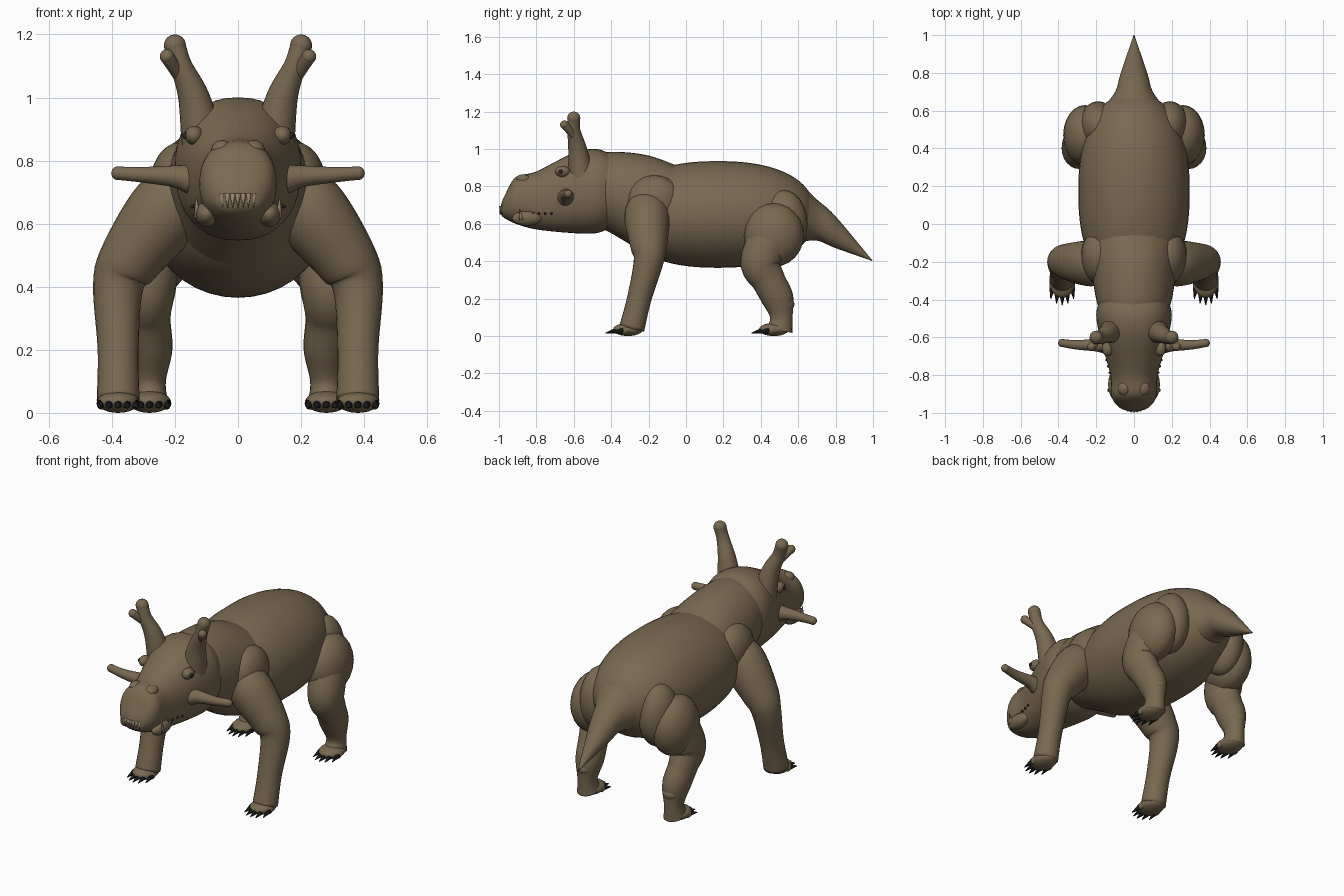
import bpy, bmesh, math
from mathutils import Vector

if "Cube" in bpy.data.objects:
    bpy.data.objects.remove(bpy.data.objects["Cube"])


def material(name, red, green, blue):
    mat = bpy.data.materials.new(name)
    mat.use_nodes = True
    mat.diffuse_color = (red, green, blue, 1)
    bsdf = mat.node_tree.nodes["Principled BSDF"]
    bsdf.inputs["Base Color"].default_value = (red, green, blue, 1)
    bsdf.inputs["Roughness"].default_value = .8
    return mat


hide = material("brown hide", .19, .14, .08)
claw_black = material("black claw", .01, .01, .01)
tooth_tan = material("tan tooth", .3, .24, .15)
eye_dark = material("dark eye", .03, .02, .02)


def finish(name, bm, mat):
    bmesh.ops.recalc_face_normals(bm, faces=bm.faces)
    mesh = bpy.data.meshes.new(name)
    for face in bm.faces:
        face.smooth = True
    bm.to_mesh(mesh)
    bm.free()
    mesh.materials.append(mat)
    bpy.context.collection.objects.link(bpy.data.objects.new(name, mesh))


def smooth_path(points, steps=6):
    """Pass a smooth curve through tuples of any length."""
    last = len(points) - 1
    path = []
    for i in range(last):
        before, start, end, after = (points[max(0, min(last, i + k))] for k in (-1, 0, 1, 2))
        for j in range(steps):
            t = j / steps
            path.append([b + t * (c - a) / 2 + t * t * (2 * a - 5 * b + 4 * c - d) / 2
                         + t ** 3 * (3 * b - a - 3 * c + d) / 2
                         for a, b, c, d in zip(before, start, end, after)])
    return path + [list(points[last])]


def skin(name, rings):
    """Join rings of points into a closed tube."""
    bm = bmesh.new()
    rings = [[bm.verts.new(point) for point in ring] for ring in rings]
    for low, high in zip(rings, rings[1:]):
        for k in range(len(low)):
            bm.faces.new((low[k - 1], low[k], high[k], high[k - 1]))
    bm.faces.new(rings[0])
    bm.faces.new(rings[-1])
    finish(name, bm, hide)


def oval(centre, u, v, segments, power=1):
    """Ring of points; a power below one makes it boxier."""
    def bend(value):
        return math.copysign(abs(value) ** power, value)
    angles = [math.tau * k / segments for k in range(segments)]
    return [centre + u * bend(math.cos(a)) + v * bend(math.sin(a)) for a in angles]


def trunk(name, profile, power=1):
    """Upright body section from (y, top, bottom, half width)."""
    skin(name, [oval(Vector((0, y, (top + bottom) / 2)), Vector((wide, 0, 0)),
                     Vector((0, 0, (top - bottom) / 2)), segments=40, power=power)
                for y, top, bottom, wide in smooth_path(profile)])


def limb(name, side, stations, flatness=1):
    """Bent tube through (x, y, z, radius), thinner sideways by flatness."""
    path = smooth_path(stations)
    centres = [Vector((side * x, y, z)) for x, y, z, radius in path]
    rings = []
    for i, centre in enumerate(centres):
        ahead = centres[min(i + 1, len(path) - 1)]
        along = (ahead - centres[max(i - 1, 0)]).normalized()
        u = Vector((0, 1, 0))
        u = (u - along * along.y).normalized() * path[i][-1]
        rings.append(oval(centre, u, along.cross(u) * flatness, segments=24))
    skin(name, rings)


def ball(name, centre, size, mat=hide, segments=24):
    bm = bmesh.new()
    bmesh.ops.create_uvsphere(bm, u_segments=segments, v_segments=segments // 2, radius=1)
    bmesh.ops.scale(bm, vec=size, verts=bm.verts)
    bmesh.ops.translate(bm, vec=centre, verts=bm.verts)
    finish(name, bm, mat)


def spike(name, base, tip, radius, mat):
    """Small cone for claws and teeth."""
    base, tip = Vector(base), Vector(tip)
    bm = bmesh.new()
    bmesh.ops.create_cone(bm, cap_ends=True, segments=8, radius1=radius,
                          radius2=radius / 8, depth=(tip - base).length)
    turn = (tip - base).to_track_quat("Z", "Y")
    for vert in bm.verts:
        vert.co = turn @ vert.co + (base + tip) / 2
    finish(name, bm, mat)


# Barrel-shaped torso with rounded ends
torso = []
for i in range(-9, 10):
    reach = math.sin(math.pi * i / 18)
    girth = max(.01, 1 - abs(reach) ** 2.3) ** .43
    torso.append((.17 + .52 * reach, .65 + .285 * girth, .65 - .285 * girth, .295 * girth))
trunk("torso", torso)

# Neck, head and tail
trunk("neck", [(-.5, .96, .6, .16), (-.4, .985, .55, .2), (-.2, .965, .44, .23), (0, .89, .4, .25)])
trunk("head", [(-.99, .7, .65, .03), (-.97, .75, .63, .08), (-.91, .85, .6, .12),
               (-.8, .88, .57, .125), (-.6, .98, .55, .18), (-.48, 1, .55, .2),
               (-.4, .97, .58, .18)], power=.88)
trunk("tail", [(.5, .85, .48, .2), (.6, .82, .5, .17), (.7, .73, .51, .1),
               (.8, .64, .47, .07), (1, .4, .4, .002)])

# Upper front teeth
for i in range(-3, 4):
    x = i / 60
    y = x * x * 5 - .99
    spike("front_tooth", (x, y, .695), (x, y - .005, .65), .009, tooth_tan)

for label, side in (("left_", 1), ("right_", -1)):
    # Forked horn with knobbed ends
    limb(label + "horn", side, [(.11, -.56, .85, .07), (.14, -.58, 1, .05),
                                (.18, -.6, 1.1, .035), (.2, -.6, 1.165, .034)])
    ball(label + "horn_knob", (side * .2, -.6, 1.165), [.035] * 3)
    limb(label + "horn_branch", side, [(.18, -.59, 1.06, .02), (.225, -.65, 1.13, .022)])
    ball(label + "branch_knob", (side * .225, -.65, 1.13), [.023] * 3)

    # Cheek horn pointing sideways
    limb(label + "cheek_horn", side, [(.05, -.64, .73, .06), (.14, -.64, .74, .05),
                                      (.2, -.64, .75, .035), (.3, -.64, .755, .025),
                                      (.38, -.63, .76, .021)])
    ball(label + "cheek_knob", (side * .38, -.63, .76), [.022] * 3)

    # Eye, brow and nostril
    ball(label + "brow", (side * .14, -.66, .88), (.03, .04, .03))
    ball(label + "eye", (side * .165, -.67, .88), [.012] * 3, eye_dark, segments=12)
    ball(label + "nostril", (side * .05, -.87, .835), (.035, .04, .03))

    # Lower lip bulge, tusk and row of warts
    ball(label + "lip", (side * .1, -.85, .63), (.037, .08, .04))
    spike(label + "tusk", (side * .13, -.88, .62), (side * .132, -.89, .68), .012, tooth_tan)
    for i in range(4):
        ball(label + "wart", (side * (.12 + i / 120), i / 30 - .82, .655),
             [.007] * 3, eye_dark, segments=8)

    # Foreleg
    limb(label + "foreleg", side, [(.14, -.21, .75, .07), (.22, -.21, .65, .12),
                                   (.34, -.2, .49, .1), (.38, -.2, .4, .08),
                                   (.38, -.25, .2, .065), (.38, -.29, .04, .068)])
    ball(label + "shoulder", (side * .18, -.17, .72), (.1, .15, .14))

    # Hind leg
    ball(label + "rump", (side * .19, .52, .6), (.1, .13, .18))
    ball(label + "thigh", (side * .26, .47, .54), (.115, .16, .17))
    limb(label + "hind_leg", side, [(.27, .47, .57, .11), (.29, .4, .4, .11),
                                    (.29, .44, .3, .09), (.28, .49, .2, .085),
                                    (.28, .51, .1, .06), (.28, .5, .03, .07)], flatness=.85)
    ball(label + "heel", (side * .28, .53, .17), (.05, .05, .04))

    # Feet with five toes and claws
    for pair, foot_x, foot_y in (("fore", .38, -.31), ("hind", .28, .47)):
        ball(label + pair + "foot", (side * foot_x, foot_y, .035), (.067, .08, .035))
        for toe in range(-2, 3):
            x = side * (foot_x + toe / 38)
            y = foot_y - .05 + toe * toe / 120
            ball(label + pair + "toe", (x, y, .03), (.016, .025, .02), segments=12)
            spike(label + pair + "claw", (x, y - .01, .03),
                  (x + side * toe / 250, y - .07, .016), .016, claw_black)
